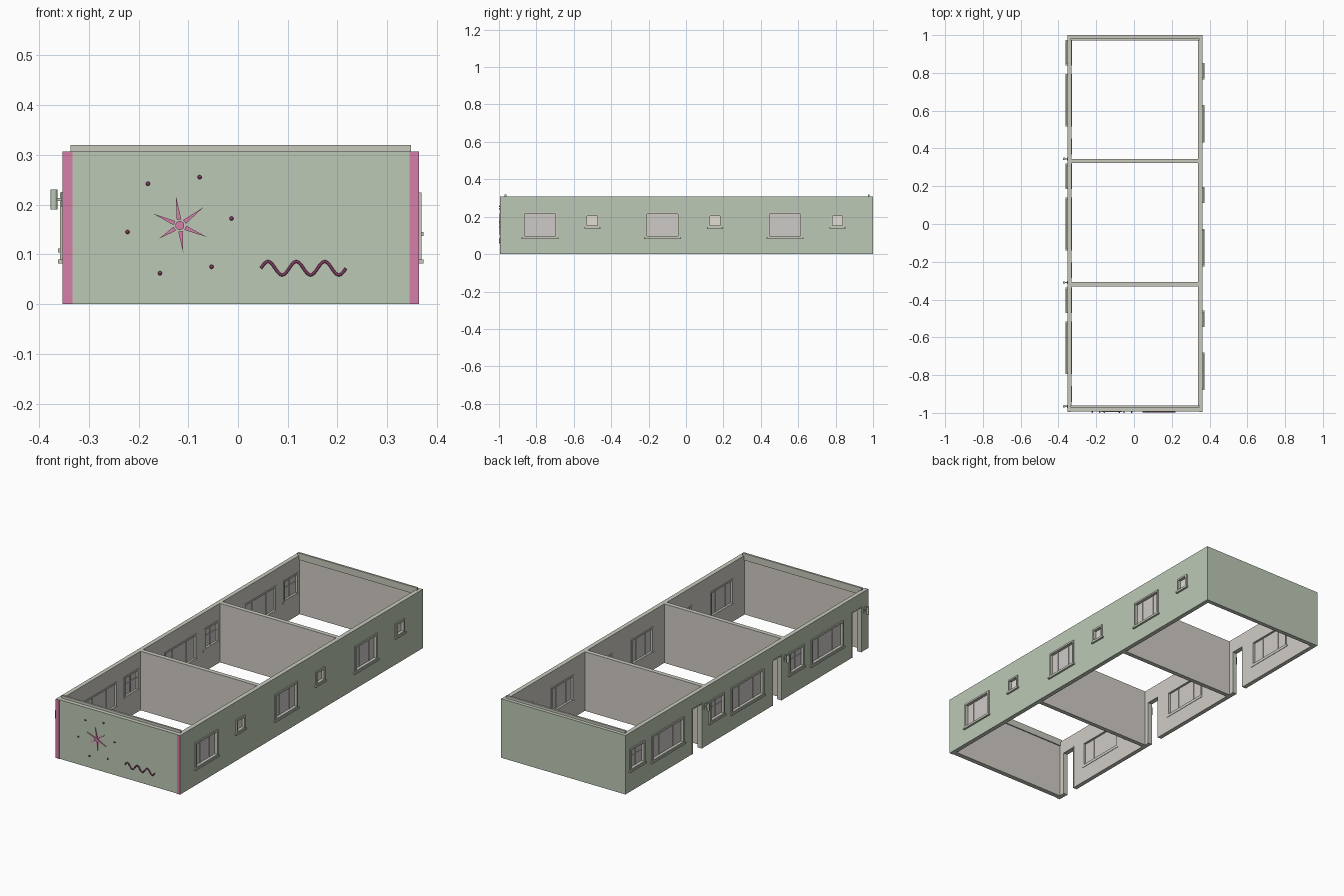
import bpy, bmesh, math
from mathutils import Vector, Matrix

cube = bpy.data.objects.get("Cube")
if cube:
    bpy.data.objects.remove(cube, do_unlink=True)


def material(name, *srgb):
    lin = [((c / 255 + 0.055) / 1.055) ** 2.4 for c in srgb] + [1]
    m = bpy.data.materials.new(name)
    m.use_nodes = True
    m.diffuse_color = lin
    m.node_tree.nodes["Principled BSDF"].inputs["Base Color"].default_value = lin
    return m


GREEN = material("sage green", 188, 201, 181)
INNER = material("warm grey plaster", 209, 204, 197)
TRIM = material("pale stone trim", 199, 202, 189)
GLASS = material("grey pane", 206, 202, 198)
LIGHT = material("light pane", 224, 222, 210)
PINK = material("pink", 212, 126, 168)
PLUM = material("dark plum", 128, 58, 96)


def make(name, bm, *mats):
    me = bpy.data.meshes.new(name)
    bmesh.ops.recalc_face_normals(bm, faces=bm.faces)
    bm.to_mesh(me)
    bm.free()
    for m in mats:
        me.materials.append(m)
    ob = bpy.data.objects.new(name, me)
    bpy.context.collection.objects.link(ob)
    return ob


def boxes(name, mat, *spans):
    """Each span is (x0, x1, y0, y1, z0, z1)."""
    bm = bmesh.new()
    for x0, x1, y0, y1, z0, z1 in spans:
        mid = Vector((x0 + x1, y0 + y1, z0 + z1)) / 2
        size = (abs(x1 - x0), abs(y1 - y0), abs(z1 - z0), 1)
        bmesh.ops.create_cube(bm, size=1, matrix=Matrix.Translation(mid) @ Matrix.Diagonal(size))
    return make(name, bm, mat)


def smooth(ob):
    for p in ob.data.polygons:
        p.use_smooth = len(p.vertices) == 4


# Overall plan
X0, X1, Y0, Y1, H = -0.352, 0.363, -0.992, 1.0, 0.307
IN0, IN1 = -0.33, 0.34
rooms = [(-0.967, -0.33), (-0.307, 0.322), (0.345, 0.978)]
BAY = 0.655

# Openings of each bay: kind, y0, y1, z0, z1
door_side, plain_side = [], []
for i in range(3):
    s = i * BAY
    door_side += [("door", -0.94 + s, -0.86 + s, -0.01, 0.235),
                  ("large", -0.785 + s, -0.525 + s, 0.09, 0.222),
                  ("small", -0.462 + s, -0.345 + s, 0.112, 0.222)]
    plain_side += [("large", -0.87 + s, -0.69 + s, 0.09, 0.222),
                   ("vent", -0.535 + s, -0.467 + s, 0.145, 0.212)]

# Walls: one block with rooms and openings cut out
walls = boxes("walls", GREEN, (X0, X1, Y0, Y1, 0, H))
walls.data.materials.append(INNER)
walls.data.materials.append(TRIM)
room_cut = boxes("room_cutter", INNER, *[(IN0, IN1, a, b, -0.1, 0.5) for a, b in rooms])
hole_cut = boxes("opening_cutter", INNER,
                 *[(X0 - 0.05, IN0 + 0.02, *o[1:]) for o in door_side],
                 *[(IN1 - 0.02, X1 + 0.05, *o[1:]) for o in plain_side])
for cutter in (room_cut, hole_cut):
    mod = walls.modifiers.new(cutter.name, "BOOLEAN")
    mod.operation, mod.solver, mod.object = "DIFFERENCE", "EXACT", cutter
bpy.context.view_layer.update()
cut_mesh = bpy.data.meshes.new_from_object(walls.evaluated_get(bpy.context.evaluated_depsgraph_get()))
walls.modifiers.clear()
walls.data = cut_mesh
for cutter in (room_cut, hole_cut):
    bpy.data.objects.remove(cutter, do_unlink=True)
cut_mesh.materials.clear()
for m in (GREEN, INNER, TRIM):
    cut_mesh.materials.append(m)
for p in cut_mesh.polygons:
    c, n = p.center, p.normal
    outside = (min(abs(c.x - X0), abs(c.x - X1)) < 0.001 and abs(n.x) > 0.9) or \
              (min(abs(c.y - Y0), abs(c.y - Y1)) < 0.001 and abs(n.y) > 0.9)
    p.material_index = 0 if outside else 2 if abs(n.z) > 0.9 else 1

# Capping boards inside both end walls
for name, y, side in (("front", rooms[0][0], 1), ("back", rooms[2][1], -1)):
    boxes(name + "_capping_board", TRIM,
          (-0.337, 0.348, y - side * 0.004, y + side * 0.006, 0.285, 0.32))


def fit_opening(name, kind, y0, y1, z0, z1, outer, inner):
    """Frame, panes, bars and sill for one opening."""
    out = 1 if outer > 0 else -1
    a, b = inner - out * 0.002, outer + out * (0.001 if kind == "door" else 0.006)
    w = 0.004 if kind == "door" else 0.007
    z0 = max(z0, 0)
    frame = [(a, b, y0 - 0.002, y0 + w, z0, z1), (a, b, y1 - w, y1 + 0.002, z0, z1),
             (a, b, y0 - 0.002, y1 + 0.002, z1 - w, z1 + 0.002)]
    if kind != "door":
        mid = (inner + outer) / 2
        frame.append((a, b, y0 - 0.002, y1 + 0.002, z0 - 0.002, z0 + w))
        frame.append((a, outer + out * 0.01, y0 - 0.009, y1 + 0.009, z0 - 0.008, z0))
        boxes(name + "_pane", LIGHT if kind == "vent" else GLASS,
              (mid - 0.002, mid + 0.002, y0, y1, z0, z1))
        cuts = {"large": (0.28, 0.72), "small": (0.5,), "vent": ()}[kind]
        bars = [(mid - 0.005, mid + 0.005, y0 + (y1 - y0) * t - 0.002,
                 y0 + (y1 - y0) * t + 0.002, z0, z1) for t in cuts]
        if kind == "small":
            bars.append((mid - 0.005, mid + 0.005, y0, y1, 0.175, 0.179))
        if bars:
            boxes(name + "_bars", GLASS, *bars)
    boxes(name + "_frame", TRIM, *frame)


for i, o in enumerate(door_side):
    fit_opening(f"right_{o[0]}_{i // 3 + 1}", *o, X0, IN0)
for i, o in enumerate(plain_side):
    fit_opening(f"left_{o[0]}_{i // 2 + 1}", *o, X1, IN1)

# Wall lamps beside the doors
for i in range(3):
    y = -0.965 + i * BAY
    bm = bmesh.new()
    bmesh.ops.create_cone(bm, cap_ends=True, segments=16, radius1=0.007, radius2=0.007,
                          depth=0.04, matrix=Matrix.Translation((-0.37, y, 0.21)))
    smooth(make(f"wall_lamp_{i + 1}", bm, GREEN))
    boxes(f"lamp_arm_{i + 1}", TRIM, (-0.366, X0, y - 0.003, y + 0.003, 0.207, 0.213),
          (X0 - 0.003, X0, y - 0.008, y + 0.008, 0.195, 0.225))

# Pink corner strips on the front
boxes("corner_strips", PINK, (X0 - 0.0005, -0.333, Y0 - 0.003, Y0 + 0.001, 0, H),
      (0.345, X1 + 0.0005, Y0 - 0.003, Y0 + 0.001, 0, H))

# Starburst: centre disc and thin tapering rays
hub = Vector((-0.117, 0.158))
flat = Matrix.Rotation(math.pi / 2, 4, "X")
bm = bmesh.new()
bmesh.ops.create_cone(bm, cap_ends=True, segments=24, radius1=0.009, radius2=0.009, depth=0.005,
                      matrix=Matrix.Translation((hub.x, Y0 - 0.002, hub.y)) @ flat)
for tip in ((-0.125, 0.218), (-0.069, 0.195), (-0.063, 0.135),
            (-0.11, 0.103), (-0.158, 0.132), (-0.171, 0.182)):
    ray = Vector(tip) - hub
    d = ray.normalized()
    side = Vector((-d.y, d.x)) * 0.0045
    base = hub + d * 0.012
    pts = [base + side, base - side, Vector(tip)]
    face = bm.faces.new([bm.verts.new((p.x, Y0, p.y)) for p in pts])
    ext = bmesh.ops.extrude_face_region(bm, geom=[face])["geom"]
    bmesh.ops.translate(bm, vec=(0, -0.004, 0),
                        verts=[v for v in ext if isinstance(v, bmesh.types.BMVert)])
make("starburst", bm, PINK)

# Round studs around the starburst
bm = bmesh.new()
for x, z in ((-0.181, 0.242), (-0.077, 0.255), (-0.013, 0.172),
             (-0.053, 0.075), (-0.157, 0.062), (-0.222, 0.145)):
    bmesh.ops.create_uvsphere(bm, u_segments=12, v_segments=8, radius=0.0042,
                              matrix=Matrix.Translation((x, Y0 - 0.0035, z)))
studs = make("studs", bm, PLUM)
for p in studs.data.polygons:
    p.use_smooth = True

# Wavy tube
curve = bpy.data.curves.new("wave", "CURVE")
curve.dimensions = "3D"
curve.bevel_depth, curve.bevel_resolution, curve.use_fill_caps = 0.003, 2, True
line = curve.splines.new("POLY")
steps = 60
line.points.add(steps)
for i, pt in enumerate(line.points):
    t = i / steps
    pt.co = (0.046 + 0.171 * t, Y0 - 0.003, 0.072 + 0.0135 * math.sin(6 * math.pi * t), 1)
curve.materials.append(PLUM)
bpy.context.collection.objects.link(bpy.data.objects.new("wavy_tube", curve))
